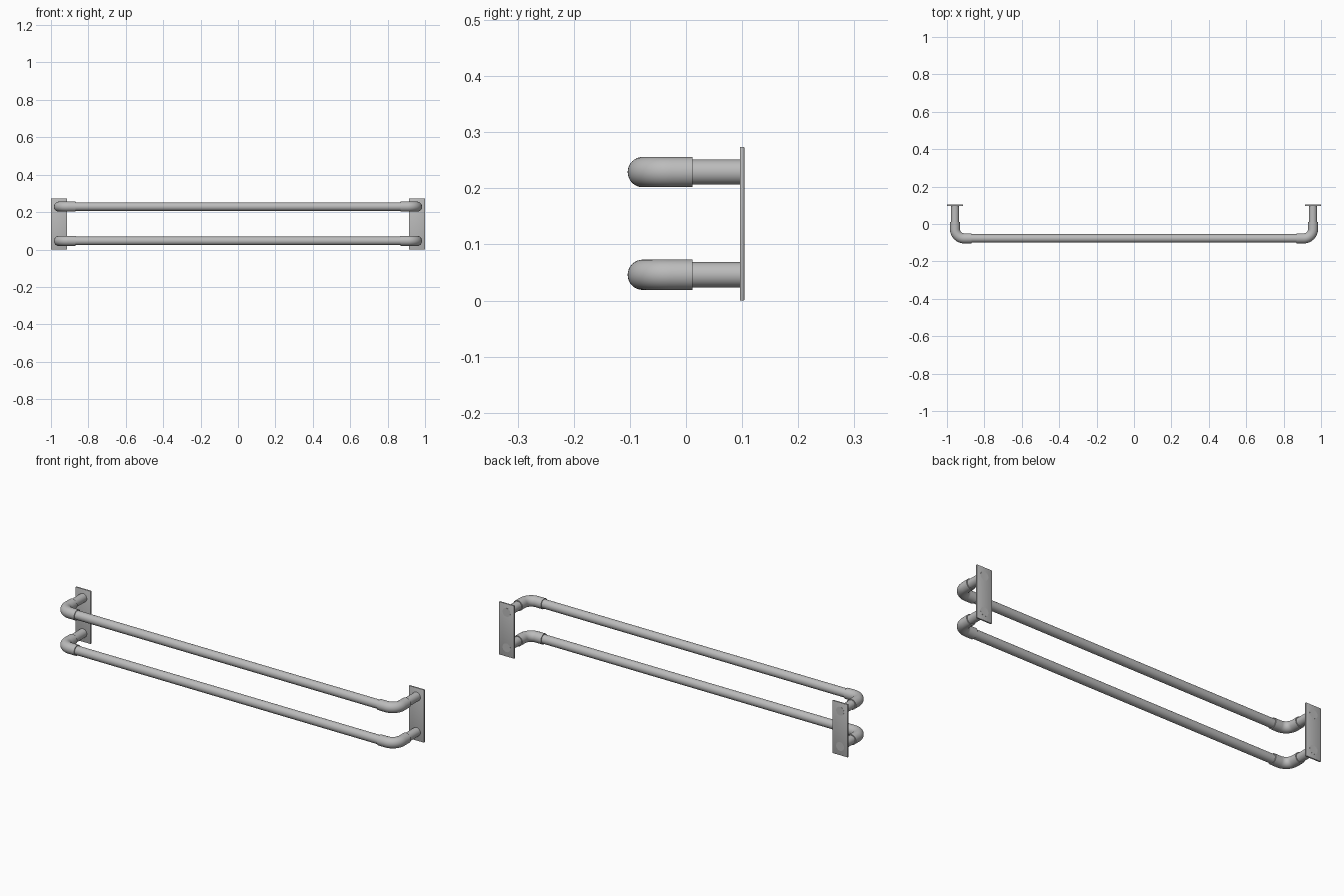
import bpy
import bmesh
from math import sin, cos, pi, radians
from mathutils import Vector

if "Cube" in bpy.data.objects:
    bpy.data.objects.remove(bpy.data.objects["Cube"], do_unlink=True)

# Main dimensions
LEG_X, BAR_Y = 0.957, -0.077
PLATE_FRONT, PLATE_BACK = 0.096, 0.104
HEIGHTS = {"lower": 0.046, "upper": 0.229}
PIPE_R, ELBOW_R, BEND_R, ELBOW_LEN = 0.0225, 0.027, 0.05, 0.089
SIDES = 32

metal = bpy.data.materials.new("grey metal")
metal.use_nodes = True
colour = (0.5, 0.5, 0.5, 1)
metal.diffuse_color = colour
metal.node_tree.nodes["Principled BSDF"].inputs["Base Color"].default_value = colour


def finish(bm, name):
    bmesh.ops.recalc_face_normals(bm, faces=bm.faces)
    mesh = bpy.data.meshes.new(name)
    bm.to_mesh(mesh)
    bm.free()
    mesh.materials.append(metal)
    obj = bpy.data.objects.new(name, mesh)
    bpy.context.collection.objects.link(obj)
    bpy.ops.object.select_all(action="DESELECT")
    obj.select_set(True)
    bpy.context.view_layer.objects.active = obj
    bpy.ops.object.shade_smooth_by_angle(angle=radians(35))
    return obj


def tube(name, path, radius):
    """Sweep a circle along a level path and cap both ends."""
    bm = bmesh.new()
    pts = [Vector(p) for p in path]
    up = Vector((0, 0, 1))
    rings = []
    for i, p in enumerate(pts):
        tangent = (pts[min(i + 1, len(pts) - 1)] - pts[max(i - 1, 0)]).normalized()
        side = tangent.cross(up)
        angles = [2 * pi * k / SIDES for k in range(SIDES)]
        rings.append([bm.verts.new(p + radius * (side * cos(a) + up * sin(a))) for a in angles])
    for a, b in zip(rings, rings[1:]):
        for k in range(SIDES):
            n = (k + 1) % SIDES
            bm.faces.new((a[k], a[n], b[n], b[k]))
    bm.faces.new(rings[0])
    bm.faces.new(rings[-1])
    return finish(bm, name)


def elbow_path(s, z):
    """Short straight, quarter bend, short straight."""
    cx, cy = LEG_X - BEND_R, BAR_Y + BEND_R
    path = [(s * LEG_X, BAR_Y + ELBOW_LEN, z)]
    for i in range(13):
        a = -pi / 2 * i / 12
        path.append((s * (cx + BEND_R * cos(a)), cy + BEND_R * sin(a), z))
    path.append((s * (LEG_X - ELBOW_LEN), BAR_Y, z))
    return path


for level, z in HEIGHTS.items():
    # Long rail between the elbows
    end = LEG_X - ELBOW_LEN + 0.01
    tube(level + "_rail", [(-end, BAR_Y, z), (end, BAR_Y, z)], PIPE_R)
    for side, s in (("left", 1), ("right", -1)):
        # Corner fitting and the stub that runs into the wall plate
        tube(f"{level}_{side}_elbow", elbow_path(s, z), ELBOW_R)
        tube(f"{level}_{side}_stub",
             [(s * LEG_X, BAR_Y + ELBOW_LEN - 0.01, z), (s * LEG_X, PLATE_BACK + 0.0003, z)],
             PIPE_R)

# Wall plates with slightly eased edges
for side, s in (("left", 1), ("right", -1)):
    bm = bmesh.new()
    bmesh.ops.create_cube(bm, size=1)
    bmesh.ops.scale(bm, vec=(0.087, PLATE_BACK - PLATE_FRONT, 0.274), verts=bm.verts)
    bmesh.ops.translate(bm, vec=(s * 0.9565, (PLATE_FRONT + PLATE_BACK) / 2, 0.137), verts=bm.verts)
    bmesh.ops.bevel(bm, geom=bm.edges[:], offset=0.0015, segments=2, profile=0.5, affect="EDGES")
    finish(bm, side + "_wall_plate")
